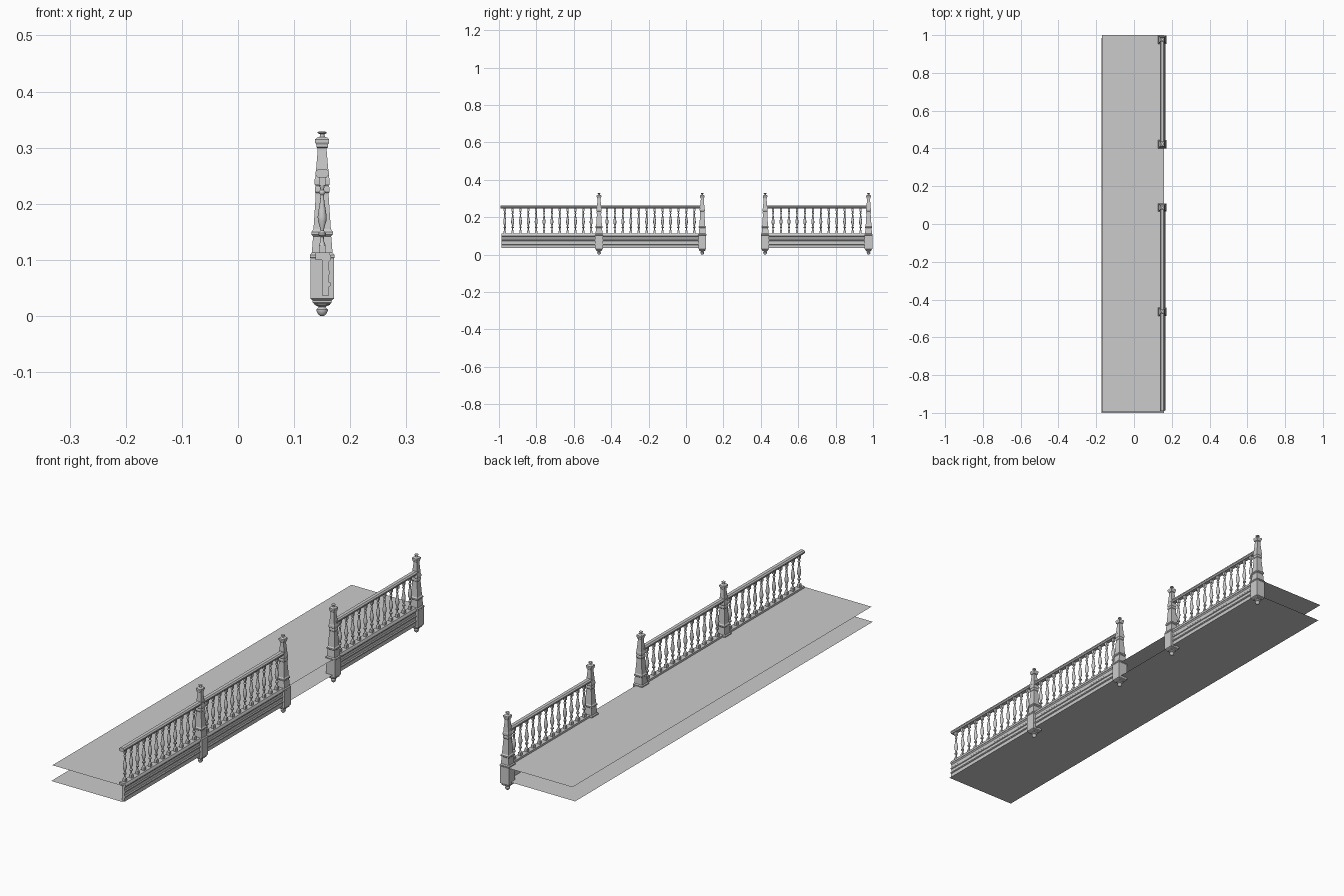
import bpy, bmesh
from math import sin, cos, pi, sqrt

X = 0.15  # centre line of the balustrade


def finish(name, bm, smooth=False):
    bmesh.ops.remove_doubles(bm, verts=bm.verts, dist=1e-6)
    bmesh.ops.recalc_face_normals(bm, faces=bm.faces)
    mesh = bpy.data.meshes.new(name)
    bm.to_mesh(mesh)
    bm.free()
    ob = bpy.data.objects.new(name, mesh)
    bpy.context.collection.objects.link(ob)
    if smooth:
        bpy.ops.object.select_all(action='DESELECT')
        ob.select_set(True)
        bpy.context.view_layer.objects.active = ob
        bpy.ops.object.shade_smooth_by_angle(angle=0.7)
    return ob


def turn(bm, profile, sides):
    """Closed turned form; four sides give a square section of half-width r."""
    k, off = (sqrt(2), pi / 4) if sides == 4 else (1, 0)
    rings = [[bm.verts.new((k * r * cos(off + 2 * pi * i / sides),
                            k * r * sin(off + 2 * pi * i / sides), z))
              for i in range(sides)] for r, z in profile]
    for a, b in zip(rings, rings[1:]):
        for i in range(sides):
            j = (i + 1) % sides
            bm.faces.new((a[i], a[j], b[j], b[i]))
    bm.faces.new(rings[0][::-1])
    bm.faces.new(rings[-1])


def extrude(name, section, y0, y1):
    """Run an (x, z) section along y."""
    bm = bmesh.new()
    a = [bm.verts.new((x, y0, z)) for x, z in section]
    b = [bm.verts.new((x, y1, z)) for x, z in section]
    n = len(section)
    for i in range(n):
        j = (i + 1) % n
        bm.faces.new((a[i], a[j], b[j], b[i]))
    bm.faces.new(a)
    bm.faces.new(b[::-1])
    return finish(name, bm)


def copies(source, name, positions):
    source.location = (X, positions[0], 0)
    for y in positions[1:]:
        ob = source.copy()
        ob.name = name
        ob.location.y = y
        bpy.context.collection.objects.link(ob)


# floor and underside sheets
for name, x0, x1, y0, y1, z in [("deck_floor", -0.17, 0.16, -0.995, 1.0, 0.105),
                                ("deck_underside", -0.172, 0.16, -1.0, 0.985, 0.04)]:
    bm = bmesh.new()
    bm.faces.new([bm.verts.new(p) for p in
                  [(x0, y0, z), (x1, y0, z), (x1, y1, z), (x0, y1, z)]])
    finish(name, bm)

# posts: square shaft with stepped pedestal, turned pendant and finial
posts = [-0.465, 0.087, 0.423, 0.976]
bm = bmesh.new()
turn(bm, [(0.014, 0.021), (0.017, 0.024), (0.017, 0.028), (0.021, 0.031),
          (0.021, 0.103), (0.022, 0.104), (0.022, 0.109), (0.0185, 0.113),
          (0.0165, 0.138), (0.016, 0.142), (0.019, 0.145), (0.019, 0.150),
          (0.0155, 0.155), (0.0115, 0.215), (0.0115, 0.219), (0.013, 0.221),
          (0.013, 0.229), (0.0115, 0.232), (0.0135, 0.235), (0.0135, 0.243),
          (0.012, 0.248), (0.008, 0.295), (0.008, 0.299), (0.0105, 0.301),
          (0.0105, 0.306), (0.0125, 0.309), (0.0125, 0.315),
          (0.009, 0.318), (0.005, 0.319)], 4)
finish_post = finish("post", bm)
copies(finish_post, "post", posts)

bm = bmesh.new()
turn(bm, [(0.003, 0.0), (0.007, 0.003), (0.010, 0.009), (0.010, 0.012),
          (0.006, 0.016), (0.009, 0.018), (0.014, 0.020), (0.014, 0.022)], 12)
turn(bm, [(0.006, 0.317), (0.004, 0.321), (0.004, 0.324),
          (0.008, 0.326), (0.008, 0.328), (0.004, 0.329)], 12)
copies(finish("post_finial", bm, True), "post_finial", posts)

# continuous lower trim, base rail and handrail for each run
fascia = [(0.150, 0.037), (0.162, 0.037), (0.162, 0.052), (0.165, 0.054),
          (0.165, 0.059), (0.161, 0.061), (0.161, 0.073), (0.164, 0.075),
          (0.164, 0.080), (0.161, 0.083), (0.161, 0.095), (0.165, 0.100),
          (0.150, 0.100)]
base_rail = [(0.138, 0.100), (0.166, 0.100), (0.166, 0.106),
             (0.162, 0.113), (0.138, 0.113)]
handrail = [(0.142, 0.247), (0.158, 0.247), (0.162, 0.252), (0.162, 0.257),
            (0.157, 0.262), (0.143, 0.262), (0.138, 0.257), (0.138, 0.252)]
for y0, y1 in [(-0.987, posts[1]), (posts[2], posts[3])]:
    extrude("fascia", fascia, y0, y1)
    extrude("base_rail", base_rail, y0, y1)
    extrude("handrail", handrail, y0 - (0.004 if y0 < 0 else 0), y1)

# turned balusters with square end blocks
bm = bmesh.new()
turn(bm, [(0.006, 0.112), (0.006, 0.126)], 4)
turn(bm, [(0.0055, 0.233), (0.0055, 0.248)], 4)
turn(bm, [(0.006, 0.126), (0.003, 0.134), (0.003, 0.141), (0.0065, 0.144),
          (0.0065, 0.148), (0.003, 0.152), (0.004, 0.158), (0.0075, 0.169),
          (0.008, 0.177), (0.0065, 0.188), (0.004, 0.203), (0.003, 0.216),
          (0.0055, 0.219), (0.0055, 0.222), (0.003, 0.225), (0.005, 0.233)], 12)
step = (posts[1] - posts[0]) / 13
ys = [posts[0] - 0.042 * k for k in range(1, 13)]
ys += [posts[0] + step * k for k in range(1, 13)]
ys += [posts[2] + (posts[3] - posts[2]) / 13 * k for k in range(1, 13)]
copies(finish("baluster", bm, True), "baluster", ys)
